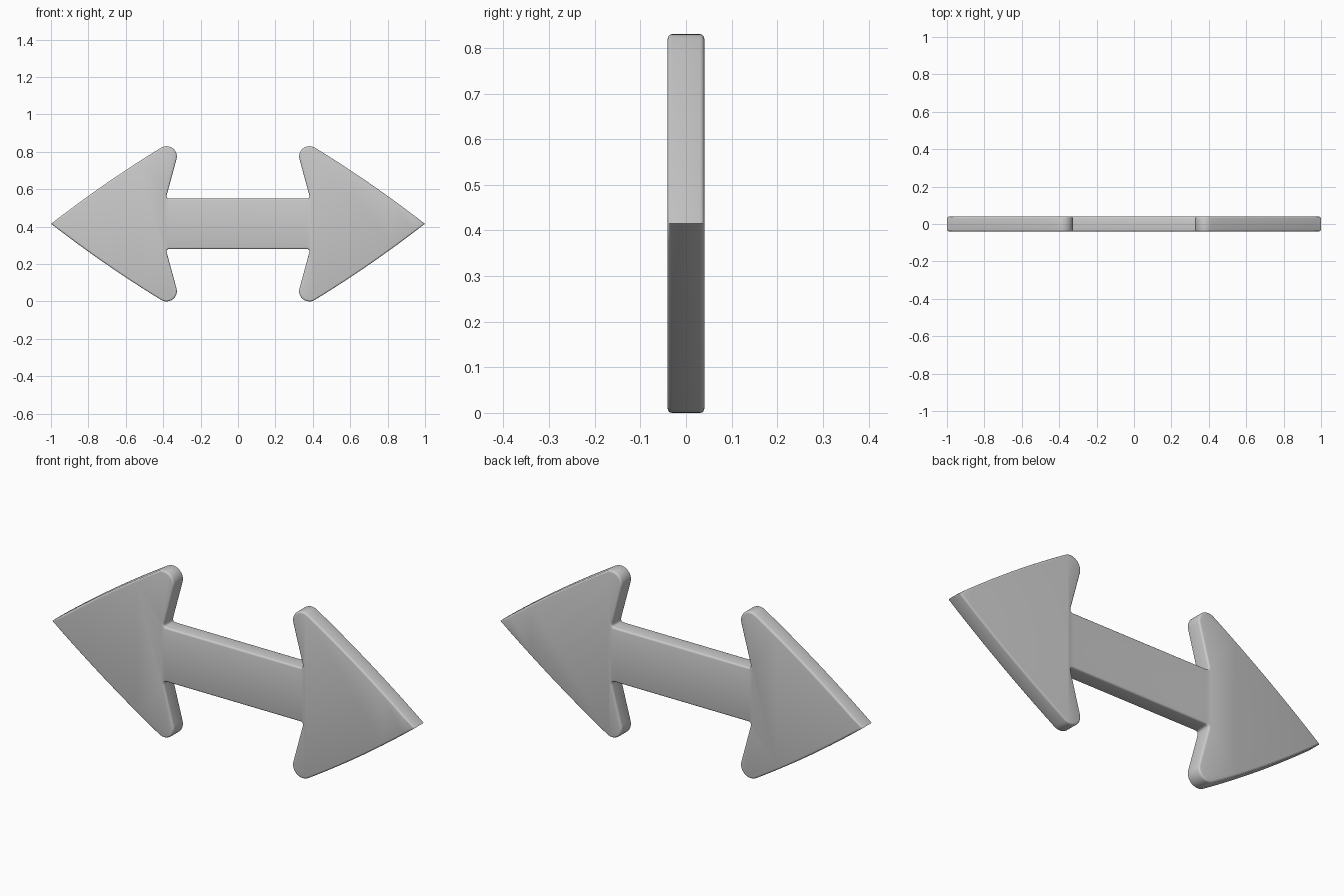
import bpy, bmesh, math
from mathutils import Vector

if "Cube" in bpy.data.objects:
    bpy.data.objects.remove(bpy.data.objects["Cube"])

MID = 0.415      # height of the arrow's centre line
HALF_T = 0.04    # half thickness


def arc(cx, cz, r, a0, a1, n):
    return [Vector((cx + r * math.cos(math.radians(a0 + (a1 - a0) * i / n)),
                    cz + r * math.sin(math.radians(a0 + (a1 - a0) * i / n))))
            for i in range(n + 1)]


def bowed(a, b, bulge, n):
    # slightly convex edge from a to b, without the end point
    d = b - a
    nrm = Vector((d.y, -d.x)).normalized()
    return [a + d * (i / n) + nrm * bulge * 4 * (i / n) * (1 - i / n) for i in range(n)]


# Upper right quarter: tip, bowed edge, round barb, small inner fillet at the shaft
barb = arc(0.382, 0.775 - MID, 0.055, 57, 195, 12)
quarter = bowed(Vector((0.999, 0)), barb[0], 0.010, 10) + barb
shaft_z = 0.55 - MID
corner = Vector((0.386, shaft_z))
up = (barb[-1] - corner).normalized() * 0.02
side = Vector((-0.02, 0))
for i in range(5):
    t = i / 4
    quarter.append(corner + up * (1 - t) ** 2 + side * t ** 2)

# Mirror the quarter into the whole outline
top = quarter + [Vector((-p.x, p.y)) for p in reversed(quarter)]
outline = top + [Vector((p.x, -p.y)) for p in reversed(top[1:-1])]

# Flat plate extruded from the outline
bm = bmesh.new()
face = bm.faces.new([bm.verts.new((p.x, -HALF_T, p.y + MID)) for p in outline])
ext = bmesh.ops.extrude_face_region(bm, geom=[face])
bmesh.ops.translate(bm, vec=(0, 2 * HALF_T, 0),
                    verts=[v for v in ext["geom"] if isinstance(v, bmesh.types.BMVert)])
bmesh.ops.recalc_face_normals(bm, faces=bm.faces)

# Soften both rims
rims = [e for e in bm.edges if abs(e.verts[0].co.y - e.verts[1].co.y) < 1e-5]
bmesh.ops.bevel(bm, geom=rims, offset=0.009, segments=3, profile=0.5, affect='EDGES')

mesh = bpy.data.meshes.new("double_arrow")
bm.to_mesh(mesh)
bm.free()
obj = bpy.data.objects.new("double_arrow", mesh)
bpy.context.collection.objects.link(obj)
bpy.context.view_layer.objects.active = obj
obj.select_set(True)
bpy.ops.object.shade_smooth_by_angle(angle=math.radians(35))
